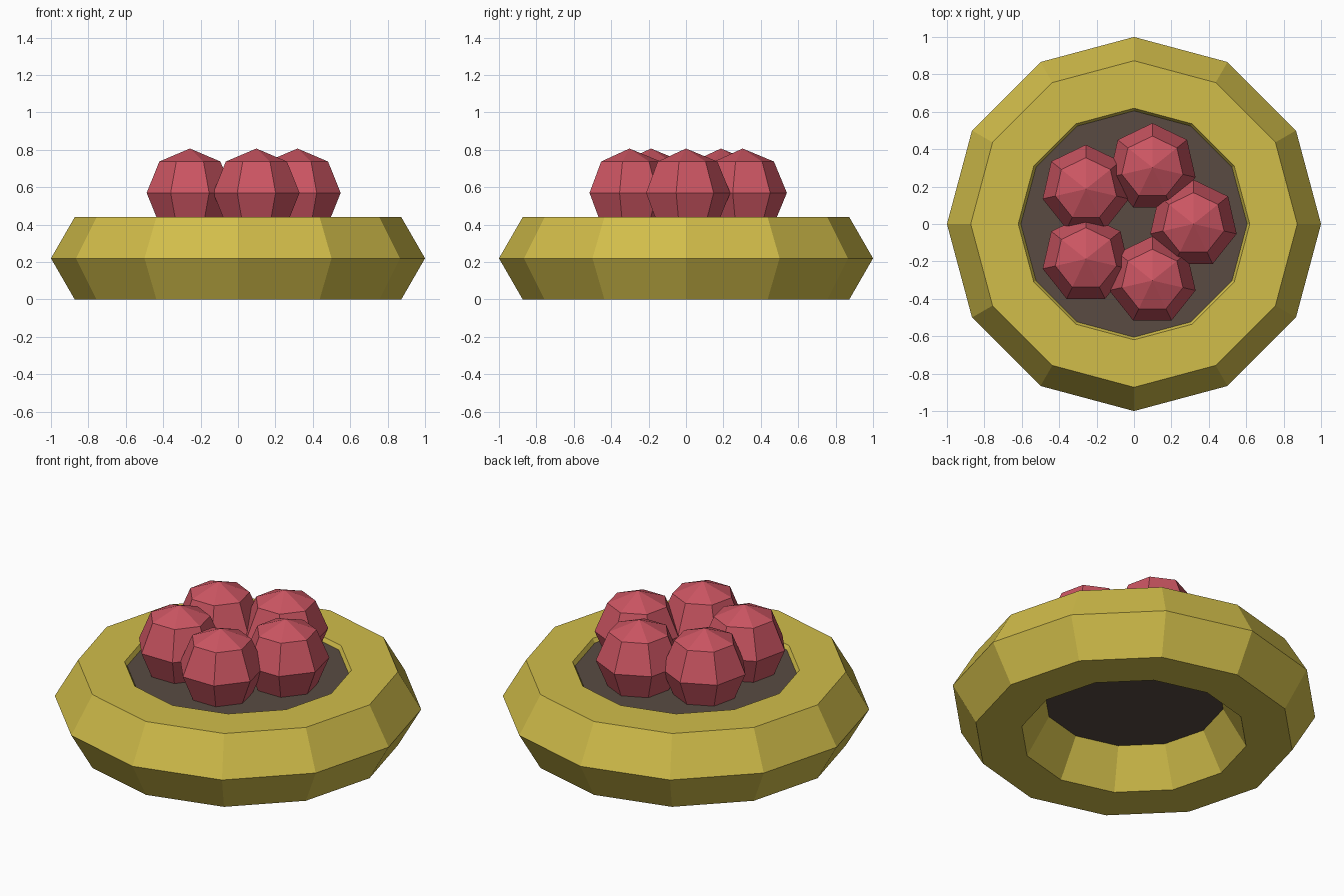
import bpy, bmesh
from math import sin, cos, pi

if "Cube" in bpy.data.objects:
    bpy.data.objects.remove(bpy.data.objects["Cube"])


def material(name, color):
    m = bpy.data.materials.new(name)
    m.diffuse_color = (*color, 1)
    m.use_nodes = True
    m.node_tree.nodes["Principled BSDF"].inputs["Base Color"].default_value = m.diffuse_color
    return m


def lathe(name, profile, sides, start, mat, location=(0, 0, 0), closed=False):
    """Spin an (r, z) profile into a flat-faced solid."""
    bm = bmesh.new()
    rings = []
    for r, z in profile:
        n = sides if r > 1e-6 else 1
        rings.append([bm.verts.new((r * cos(start + 2 * pi * i / sides),
                                    r * sin(start + 2 * pi * i / sides), z))
                      for i in range(n)])
    pairs = list(zip(rings, rings[1:]))
    if closed:
        pairs.append((rings[-1], rings[0]))
    for a, b in pairs:
        for i in range(sides):
            j = i + 1
            quad = [a[i % len(a)], a[j % len(a)], b[j % len(b)], b[i % len(b)]]
            bm.faces.new(list(dict.fromkeys(quad)))
    if not closed:
        for ring in (rings[0], rings[-1]):
            if len(ring) > 1:
                bm.faces.new(ring)
    bmesh.ops.recalc_face_normals(bm, faces=bm.faces)
    mesh = bpy.data.meshes.new(name)
    bm.to_mesh(mesh)
    bm.free()
    mesh.materials.append(mat)
    obj = bpy.data.objects.new(name, mesh)
    obj.location = location
    bpy.context.collection.objects.link(obj)
    return obj


crust = material("crust", (0.64, 0.51, 0.068))
dark = material("filling", (0.10, 0.071, 0.055))
red = material("berry", (0.60, 0.091, 0.122))

# Pastry ring: 12-sided torus with a hexagonal section
R, r = 0.746, 0.254
section = [(R + r * cos(k * pi / 3), 0.22 + r * sin(k * pi / 3)) for k in range(6)]
lathe("pastry_ring", section, 12, 0, crust, closed=True)

# Filling disc just below the rim
lathe("filling_disc", [(0.605, 0.22), (0.605, 0.416)], 12, 0, dark)

# Five 7-sided berries in a circle
br = 0.237
ball = [(br * sin(k * pi / 4), -br * cos(k * pi / 4)) for k in range(5)]
for i in range(5):
    a = 2 * pi * i / 5
    lathe(f"berry_{i + 1}", ball, 7, pi / 2, red,
          (0.318 * cos(a), 0.318 * sin(a), 0.57))
